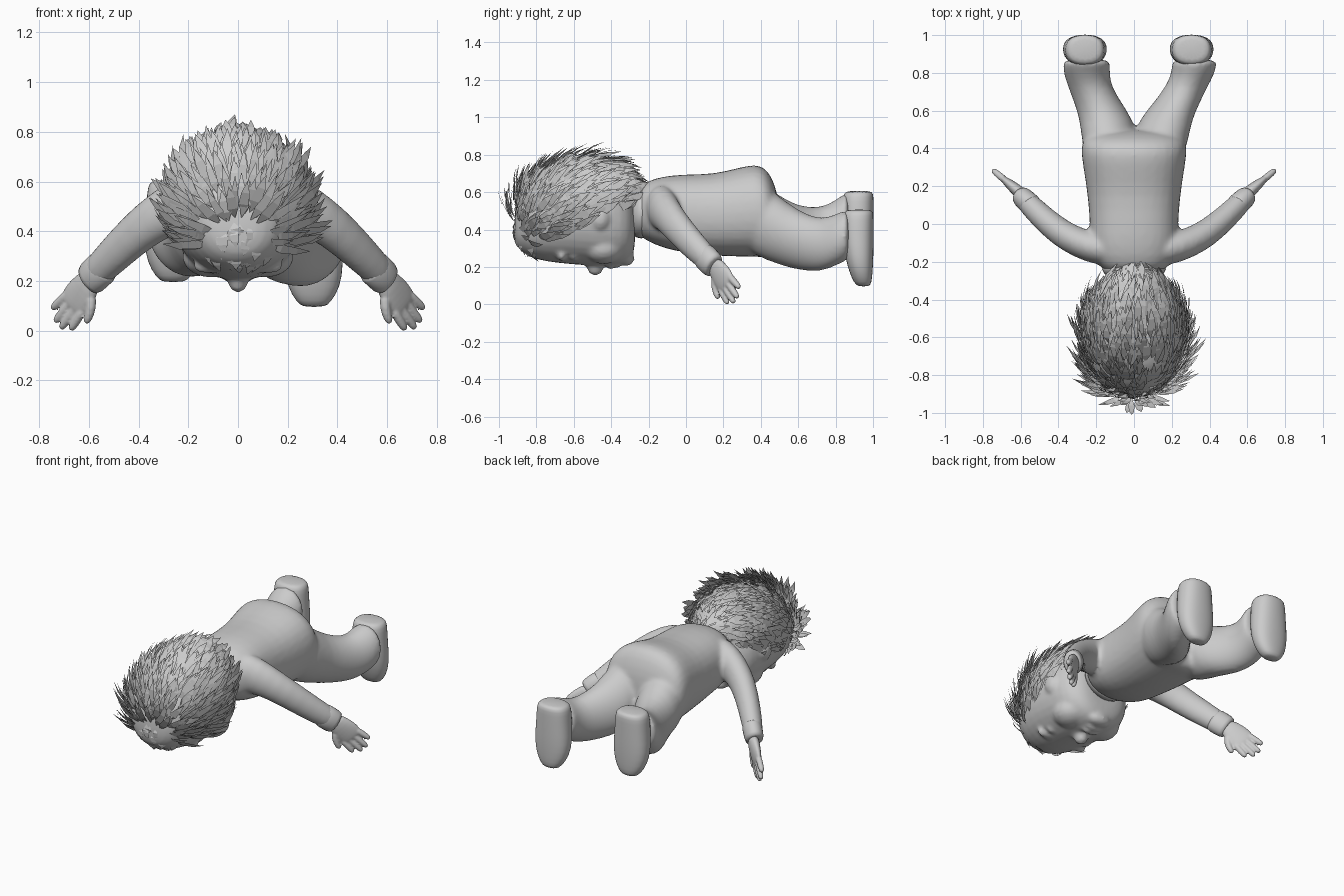
import bpy, bmesh, math, random
from mathutils import Vector

if "Cube" in bpy.data.objects:
    bpy.data.objects.remove(bpy.data.objects["Cube"])

random.seed(4)
grey = bpy.data.materials.new("plain grey")
grey.diffuse_color = (0.6, 0.6, 0.6, 1)
grey.use_nodes = True
grey.node_tree.nodes["Principled BSDF"].inputs["Base Color"].default_value = grey.diffuse_color


def finish(bm, name, smooth=True, levels=1):
    bmesh.ops.recalc_face_normals(bm, faces=bm.faces)
    me = bpy.data.meshes.new(name)
    bm.to_mesh(me)
    bm.free()
    me.materials.append(grey)
    for p in me.polygons:
        p.use_smooth = smooth
    ob = bpy.data.objects.new(name, me)
    bpy.context.collection.objects.link(ob)
    if levels:
        ob.modifiers.new("smooth", 'SUBSURF').levels = levels
    return ob


def fuse(name, parts, voxel, rounds):
    """Melt overlapping parts into one smooth skin."""
    bpy.context.view_layer.update()
    deps = bpy.context.evaluated_depsgraph_get()
    bm = bmesh.new()
    for ob in parts:
        bm.from_mesh(ob.evaluated_get(deps).data)
    for ob in parts:
        bpy.data.objects.remove(ob)
    skin = finish(bm, name, True, 0)
    mod = skin.modifiers.new("melt", 'REMESH')
    mod.mode, mod.voxel_size, mod.use_smooth_shade = 'VOXEL', voxel, True
    mod = skin.modifiers.new("relax", 'SMOOTH')
    mod.factor, mod.iterations = .5, rounds


def loft(name, rings, axis=None, ref=(0, 0, 1), n=16, power=1.0, levels=1):
    """Closed skin over elliptical rings (x, y, z, half width, half height)."""
    bm = bmesh.new()
    pts = [Vector(r[:3]) for r in rings]
    loops = []
    for i, r in enumerate(rings):
        t = Vector(axis) if axis else pts[min(i + 1, len(pts) - 1)] - pts[max(i - 1, 0)]
        a = t.cross(Vector(ref)).normalized()
        b = a.cross(t).normalized()
        loop = []
        for k in range(n):
            c, s = math.cos(2 * math.pi * k / n), math.sin(2 * math.pi * k / n)
            c = math.copysign(abs(c) ** power, c)
            s = math.copysign(abs(s) ** power, s)
            loop.append(bm.verts.new(pts[i] + a * c * r[3] + b * s * r[4]))
        loops.append(loop)
    for l0, l1 in zip(loops, loops[1:]):
        for k in range(n):
            bm.faces.new((l0[k], l0[(k + 1) % n], l1[(k + 1) % n], l1[k]))
    bm.faces.new(loops[0])
    bm.faces.new(loops[-1])
    return finish(bm, name, True, levels)


def along_y(profile):
    """(y, bottom, top, half width) -> rings centred on x = 0."""
    return [(0, y, (lo + hi) / 2, w, (hi - lo) / 2) for y, lo, hi, w in profile]


def ball(name, loc, size):
    bm = bmesh.new()
    bmesh.ops.create_uvsphere(bm, u_segments=16, v_segments=10, radius=1)
    for v in bm.verts:
        v.co = Vector([v.co[i] * size[i] + loc[i] for i in range(3)])
    return finish(bm, name, True, 0)


Y = (0, 1, 0)
# Torso with a rounded seat, neck and collar
suit = [loft("torso", along_y([
    (-0.27, .38, .60, .13), (-0.22, .34, .66, .2), (-0.12, .295, .69, .24),
    (0, .27, .70, .237), (.15, .255, .70, .25), (.28, .25, .735, .27),
    (.37, .25, .755, .285), (.43, .245, .735, .285), (.475, .25, .65, .25),
    (.50, .3, .54, .16)]), Y, power=.85)]
loft("neck", along_y([(-.42, .36, .62, .13), (-.3, .37, .61, .125), (-.2, .36, .62, .13)]), Y)
loft("collar", along_y([(-.285, .37, .60, .135), (-.28, .36, .61, .15),
                        (-.235, .345, .65, .18), (-.215, .35, .645, .17)]), Y)

# Head, flatter toward the face and jaw, with modelled features
face = [loft("skull", along_y([
    (-.92, .34, .48, .07), (-.89, .28, .58, .15), (-.81, .235, .69, .22),
    (-.68, .215, .755, .262), (-.55, .205, .775, .272), (-.43, .195, .745, .265),
    (-.34, .205, .68, .235), (-.29, .24, .60, .18), (-.27, .31, .52, .11)]),
    Y, n=18, power=.92),
    ball("nose", (0, -.485, .197), (.04, .044, .043)),
    ball("upper_lip", (0, -.405, .207), (.06, .018, .02)),
    ball("lower_lip", (0, -.37, .212), (.05, .018, .02)),
    ball("chin", (0, -.325, .245), (.08, .05, .04))]
for s in (-1, 1):
    face += [ball("eye", (s * .115, -.6, .262), (.045, .03, .03)),
             ball("brow", (s * .115, -.665, .26), (.07, .025, .03)),
             ball("cheek", (s * .115, -.44, .3), (.11, .11, .085)),
             ball("ear", (s * .25, -.46, .46), (.032, .05, .06))]
fuse("head", face, .012, 5)

# Arms with cuffs, palms, fingers and thumbs
d = Vector((.5, .42, -.76)).normalized()
w = Vector((.585, .486, .654)).normalized()
wrist = Vector((.595, .158, .203))


def arm_part(name, rings, side, ref=(0, 0, 1), n=12, levels=1):
    return loft(name, [(side * r[0],) + tuple(r[1:]) for r in rings], None,
                (side * ref[0], ref[1], ref[2]), n, 1, levels)


def hand_point(along, across, ra, rb):
    return tuple(wrist + d * along + w * across) + (ra, rb)


for s in (-1, 1):
    suit.append(arm_part("arm", [
        (.06, -.14, .53, .09, .12), (.18, -.135, .52, .09, .13),
        (.28, -.105, .485, .083, .105), (.38, -.055, .42, .077, .092),
        (.48, .03, .325, .069, .082), (.555, .105, .25, .063, .073),
        (.6, .15, .205, .05, .06)], s))
    arm_part("cuff", [(.535, .09, .265, .055, .07), (.54, .095, .26, .062, .078),
                      (.595, .145, .208, .059, .076), (.602, .152, .201, .05, .066)], s)
    hand = [arm_part("palm", [
        hand_point(-.03, 0, .034, .05), hand_point(.04, 0, .034, .07),
        hand_point(.09, .005, .029, .078), hand_point(.135, .008, .023, .072),
        hand_point(.155, .008, .014, .06)], s, w)]
    for off, tip, length in ((-.048, -.052, .22), (-.016, -.01, .25),
                             (.018, .03, .25), (.052, .075, .22)):
        hand.append(arm_part("finger", [
            hand_point(.10, off, .021, .021),
            hand_point((.11 + length) / 2, (off + tip) / 2, .021, .021),
            hand_point(length - .015, tip, .018, .018),
            hand_point(length, tip, .010, .010)], s, w, 8))
    hand.append(arm_part("thumb", [
        hand_point(.03, -.03, .024, .024), hand_point(.08, -.078, .024, .024),
        hand_point(.13, -.093, .019, .019), hand_point(.147, -.096, .011, .011)], s, w, 8))
    fuse("hand", hand, .006, 2)

# Legs: the one on +x lies lower, the other is raised
suit.append(loft("leg_right", [
    (.12, .30, .48, .13, .2), (.14, .44, .43, .15, .2),
    (.165, .55, .365, .145, .175), (.225, .64, .33, .125, .155),
    (.28, .73, .315, .113, .143), (.315, .8, .345, .118, .14),
    (.32, .86, .37, .122, .14), (.32, .87, .37, .11, .125)], Y))
suit.append(loft("leg_left", [
    (-.12, .30, .48, .13, .2), (-.13, .44, .43, .15, .2),
    (-.145, .55, .385, .145, .165), (-.19, .64, .365, .128, .158),
    (-.235, .73, .375, .118, .147), (-.252, .8, .42, .125, .14),
    (-.25, .86, .465, .13, .14), (-.25, .87, .465, .115, .125)], Y))
fuse("body", suit, .014, 6)

# Feet stand on their toes, soles facing back
for name, x, base in (("foot_right", .305, .095), ("foot_left", -.26, .195)):
    loft(name, [(x, y, base + z, hx, hy) for z, y, hx, hy in (
        (0, .95, .045, .03), (.02, .945, .07, .048), (.08, .935, .108, .064),
        (.17, .925, .122, .079), (.28, .92, .113, .084), (.36, .92, .108, .084),
        (.4, .923, .1, .08), (.412, .925, .075, .06))],
        (0, 0, 1), Y, power=.85)

# Hair: long pointed tufts swept back from the brow, with a small fringe
bm = bmesh.new()


def tuft(p, nrm, go, length, width):
    side = go.cross(nrm).normalized() * width
    a, b = p + go * length * .3 + nrm * .005, p + go * length * .65 + nrm * .002
    spots = (p - nrm * .008, a + side, a - side, b + side * .8, b - side * .8,
             p + go * length - nrm * length * .08)
    root, a1, a2, b1, b2, tip = [bm.verts.new(v) for v in spots]
    for f in ((root, a1, a2), (a1, b1, b2, a2), (b1, tip, b2)):
        bm.faces.new(f)


centre, radii, pole = Vector((0, -.585, .5)), (.272, .335, .275), Vector((0, -.95, .31))
count = 0
while count < 950:
    u = Vector([random.gauss(0, 1) for _ in range(3)]).normalized()
    p = centre + Vector([u[i] * radii[i] for i in range(3)])
    if p.z < .39 + (p.y + .6) * .42:
        continue
    p.y += (p.z - .5) * .22
    nrm = Vector([u[i] / radii[i] for i in range(3)]).normalized()
    flow = p - pole
    fringe = flow.length < .13 or (p.z < .34 and abs(p.x) < .15)
    if fringe:
        flow = Vector((-p.x * .5, -.15, -1))
    flow = (flow - nrm * flow.dot(nrm)).normalized()
    jitter = Vector([random.uniform(-.17, .17) for _ in range(3)])
    lift = random.uniform(.0, .3) + (.1 if fringe else .12 * max(0, -u.y))
    go = (flow + nrm * lift + jitter).normalized()
    length = random.uniform(.07, .11) if fringe else random.uniform(.13, .21)
    tuft(p, nrm, go, length * (.8 if u.y > .4 else 1), random.uniform(.014, .024))
    count += 1
finish(bm, "hair", False, 0)
